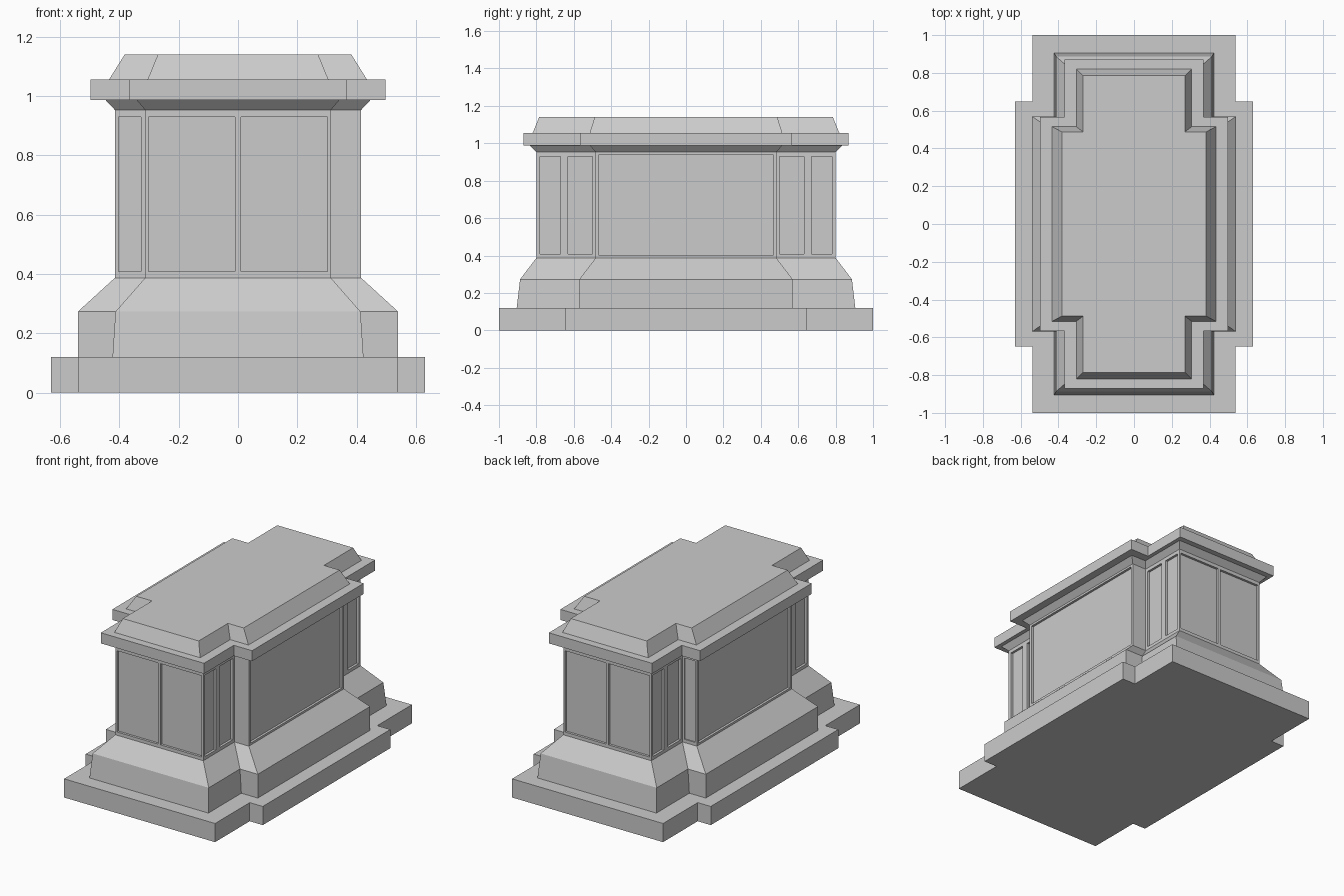
import bpy, bmesh

if "Cube" in bpy.data.objects:
    bpy.data.objects.remove(bpy.data.objects["Cube"])

def cross(X, yi, xi, Y):
    """Cross-shaped outline: wide middle X by yi, narrow ends xi by Y."""
    q = [(X, yi), (xi, yi), (xi, Y)]
    return (q + [(-x, y) for x, y in reversed(q)]
            + [(-x, -y) for x, y in q] + [(x, -y) for x, y in reversed(q)])

def finish(bm, name):
    bmesh.ops.recalc_face_normals(bm, faces=bm.faces)
    me = bpy.data.meshes.new(name)
    bm.to_mesh(me)
    bm.free()
    ob = bpy.data.objects.new(name, me)
    bpy.context.collection.objects.link(ob)
    return ob

def loft(name, *levels):
    """Stack of cross outlines, each level is (z, X, yi, xi, Y)."""
    bm = bmesh.new()
    rings = [[bm.verts.new((x, y, l[0])) for x, y in cross(*l[1:])] for l in levels]
    for a, b in zip(rings, rings[1:]):
        for i in range(len(a)):
            j = (i + 1) % len(a)
            bm.faces.new((a[i], a[j], b[j], b[i]))
    bm.faces.new(rings[0][::-1])
    bm.faces.new(rings[-1])
    return finish(bm, name)

# stacked stone courses
loft("plinth", (0, .63, .648, .537, 1), (.12, .63, .648, .537, 1))
loft("base_moulding", (.12, .54, .57, .423, .905), (.273, .54, .57, .413, .887),
     (.387, .415, .483, .313, .80))
body = loft("body", (.387, .415, .483, .313, .80), (.953, .415, .483, .313, .80))
loft("cove", (.953, .415, .483, .313, .80), (.987, .447, .513, .342, .835))
loft("cornice", (.987, .497, .567, .367, .87), (1.055, .497, .567, .367, .87))
loft("roof", (1.055, .435, .515, .305, .82), (1.14, .382, .488, .27, .785))

# recessed panels
D = .015
bm = bmesh.new()

def box(x0, x1, y0, y1, z0=.408, z1=.93):
    vs = bmesh.ops.create_cube(bm, size=1)["verts"]
    for v in vs:
        v.co = (x1 if v.co.x > 0 else x0, y1 if v.co.y > 0 else y0, z1 if v.co.z > 0 else z0)

def mirrored(lo, hi, s):
    return sorted((s * lo, s * hi))

for s in (-1, 1):
    # two panels on each end
    for t in (-1, 1):
        box(*mirrored(.01, .302, t), *mirrored(.80 - D, .85, s))
        # two narrow panels on each side of the ends
        for lo, hi in ((.50, .63), (.67, .78)):
            box(*mirrored(.313 - D, .33, t), *mirrored(lo, hi, s))
    # long side panel
    box(*mirrored(.415 - D, .45, s), -.466, .466, .40, .94)
    # shoulder panels, left side only
    box(-.402, -.327, *mirrored(.483 - D / 2, .495, s))

cutter = finish(bm, "panel_cutter")
cutter.hide_render = True
mod = body.modifiers.new("panels", "BOOLEAN")
mod.operation = "DIFFERENCE"
mod.solver = "EXACT"
mod.use_self = True
mod.object = cutter
bpy.context.view_layer.objects.active = body
bpy.ops.object.modifier_apply(modifier=mod.name)
bpy.data.objects.remove(cutter)
